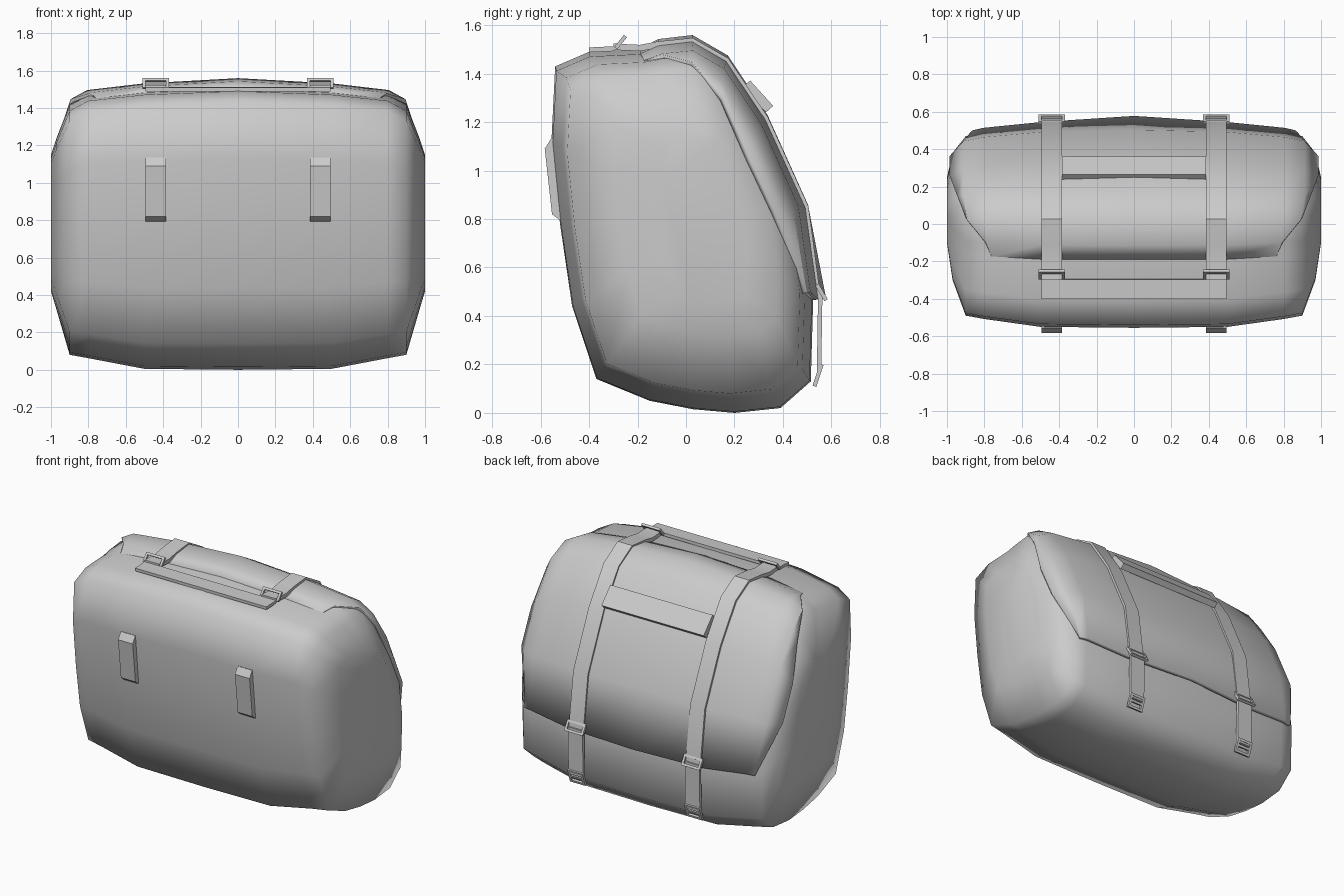
import bpy, bmesh, math
from mathutils import Matrix, Vector

if "Cube" in bpy.data.objects:
    bpy.data.objects.remove(bpy.data.objects["Cube"])

grey = bpy.data.materials.new("grey_fabric")
grey.diffuse_color = (0.6, 0.6, 0.6, 1)
grey.use_nodes = True
grey.node_tree.nodes["Principled BSDF"].inputs["Base Color"].default_value = grey.diffuse_color

# Side profile (y, z): top front, over the back, under the base, up the front
PROFILE = [(-.54, 1.43), (-.4, 1.49), (-.19, 1.5), (-.11, 1.515), (.02, 1.53), (.15, 1.455),
           (.31, 1.215), (.475, .85), (.525, .47), (.515, .13), (.39, .02), (.2, 0),
           (.03, .015), (-.15, .05), (-.37, .14), (-.47, .44), (-.52, .78), (-.555, 1.13)]
N = len(PROFILE)
# Stations across the width: x, y min, y max, z min, z max
STATIONS = [(0, -.555, .525, 0, 1.53), (.5, -.55, .52, .005, 1.51), (.8, -.508, .49, .062, 1.475),
            (.9, -.49, .47, .08, 1.42), (.97, -.3, .38, .32, 1.24), (1, -.1, .25, .42, 1.15)]


def surface(x, i):
    """Body point at half-width x on profile point i."""
    for a, b in zip(STATIONS, STATIONS[1:]):
        if x <= b[0]:
            break
    f = (x - a[0]) / (b[0] - a[0])
    y0, y1, z0, z1 = [p + (q - p) * f for p, q in zip(a[1:], b[1:])]
    y, z = PROFILE[i % N]
    return Vector((x, y0 + (y + .555) / 1.08 * (y1 - y0), z0 + z / 1.53 * (z1 - z0)))


def outward(path, i, closed=False):
    """Normal of a (y, z) path at point i."""
    n = len(path)
    a = path[(i - 1) % n] if closed else path[max(i - 1, 0)]
    b = path[(i + 1) % n] if closed else path[min(i + 1, n - 1)]
    return Vector((-(b[1] - a[1]), b[0] - a[0])).normalized()


def finish(name, bm, angle):
    bmesh.ops.remove_doubles(bm, verts=bm.verts, dist=1e-4)
    bmesh.ops.recalc_face_normals(bm, faces=bm.faces)
    me = bpy.data.meshes.new(name)
    bm.to_mesh(me)
    bm.free()
    me.materials.append(grey)
    ob = bpy.data.objects.new(name, me)
    bpy.context.collection.objects.link(ob)
    bpy.ops.object.select_all(action='DESELECT')
    ob.select_set(True)
    bpy.context.view_layer.objects.active = ob
    bpy.ops.object.shade_smooth_by_angle(angle=math.radians(angle))
    return ob


def skin(bm, rows, wrap=False):
    for a, b in zip(rows, rows[1:]):
        n = len(a)
        for j in range(n if wrap else n - 1):
            k = (j + 1) % n
            bm.faces.new((a[j], a[k], b[k], b[j]))


def ribbon(name, path, x0, x1, lo, hi):
    """Strap of rectangular section following a (y, z) path."""
    bm = bmesh.new()
    rows = []
    for i, p in enumerate(path):
        n = outward(path, i)
        rows.append([bm.verts.new((x, p[0] + n.x * o, p[1] + n.y * o))
                     for x, o in ((x0, lo), (x1, lo), (x1, hi), (x0, hi))])
    skin(bm, rows, wrap=True)
    bm.faces.new(rows[0])
    bm.faces.new(rows[-1])
    return finish(name, bm, 30)


def frame(name, x, a, b, width, bar, middle=False):
    """Rectangular buckle between side-view points a and b."""
    bm = bmesh.new()
    h = math.dist(a, b)
    tilt = math.atan2(b[1] - a[1], b[0] - a[0])
    place = (Matrix.Translation((x, (a[0] + b[0]) / 2, (a[1] + b[1]) / 2))
             @ Matrix.Rotation(tilt, 4, 'X'))
    bars = [(s * (width - bar) / 2, 0, bar, h) for s in (-1, 1)]
    bars += [(0, s * (h - bar) / 2, width - 2 * bar, bar) for s in ((-1, 0, 1) if middle else (-1, 1))]
    for cx, cy, w, l in bars:
        bmesh.ops.create_cube(bm, size=1, matrix=place @ Matrix.Translation((cx, cy, 0))
                              @ Matrix.Diagonal((w, l, bar, 1)))
    return finish(name, bm, 30)


# Soft body
bm = bmesh.new()
xs = [s[0] for s in STATIONS]
rows = []
for x in [-v for v in reversed(xs[1:])] + xs:
    row = []
    for i in range(N):
        p = surface(abs(x), i)
        row.append(bm.verts.new((x, p.y, p.z)))
    rows.append(row)
skin(bm, rows, wrap=True)
bm.faces.new(rows[0])
bm.faces.new(rows[-1])
finish("body", bm, 80)

# Flap over the top and back: profile point -> (half width, lift)
FLAP = {2: (.76, .003), 3: (.78, .02), 4: (.88, .022), 5: (.93, .022),
        6: (.97, .022), 7: (.97, .022), 8: (.85, .025)}
bm = bmesh.new()
rows = []
for i, (edge, lift) in FLAP.items():
    n = outward(PROFILE, i, True)
    half = []
    for x, side in ((0, 0), (.5, 0), (.8, .3), (.9, .7), (.97, 1)):
        x = min(x, edge)
        d = Vector((side, n.x, n.y)).normalized()
        extra = (.008 if i < 8 else .028) if x == 0 and i > 2 else 0
        half.append(surface(x, i) + d * (lift + extra))
    left = [Vector((-p.x, p.y, p.z)) for p in reversed(half[1:])]
    rows.append([bm.verts.new(p) for p in left + half])
skin(bm, rows)
bmesh.ops.dissolve_degenerate(bm, edges=bm.edges, dist=1e-4)
flap = finish("flap", bm, 50)
mod = flap.modifiers.new("thickness", 'SOLIDIFY')
mod.thickness = .024
mod.offset = -1

# Front carry band and raised bar between the straps
ribbon("carry_band", [(-.4, 1.488), (-.295, 1.493)], -.495, .495, 0, .02)
ribbon("raised_bar", [(.235, 1.345), (.33, 1.24)], -.385, .385, 0, .04)

for s, side in ((-1, "left"), (1, "right")):
    x = s * .44
    x0, x1 = x - .055, x + .055
    # Long strap over the flap
    over = [(surface(.44, i).y, surface(.44, i).z) for i in range(2, 9)]
    ribbon(side + "_strap", [(-.3, 1.488)] + over, x0, x1, .01, .036)
    # Lower strap end with rings and buckle
    ribbon(side + "_strap_end", [(.545, .49), (.54, .17)], x0, x1, 0, .018)
    frame(side + "_top_ring", x, (-.29, 1.505), (-.25, 1.555), .14, .016)
    frame(side + "_back_ring", x, (.54, .53), (.578, .465), .14, .016)
    frame(side + "_buckle", x, (.53, .11), (.56, .2), .115, .016, True)
    # Front belt loop
    loop = [(-.5, .78), (-.553, .82), (-.583, 1.09), (-.555, 1.135), (-.53, 1.13)]
    bm = bmesh.new()
    ends = [[bm.verts.new((v, y, z)) for y, z in loop] for v in (x0, x1)]
    skin(bm, ends, wrap=True)
    for e in ends:
        bm.faces.new(e)
    finish(side + "_belt_loop", bm, 30)
